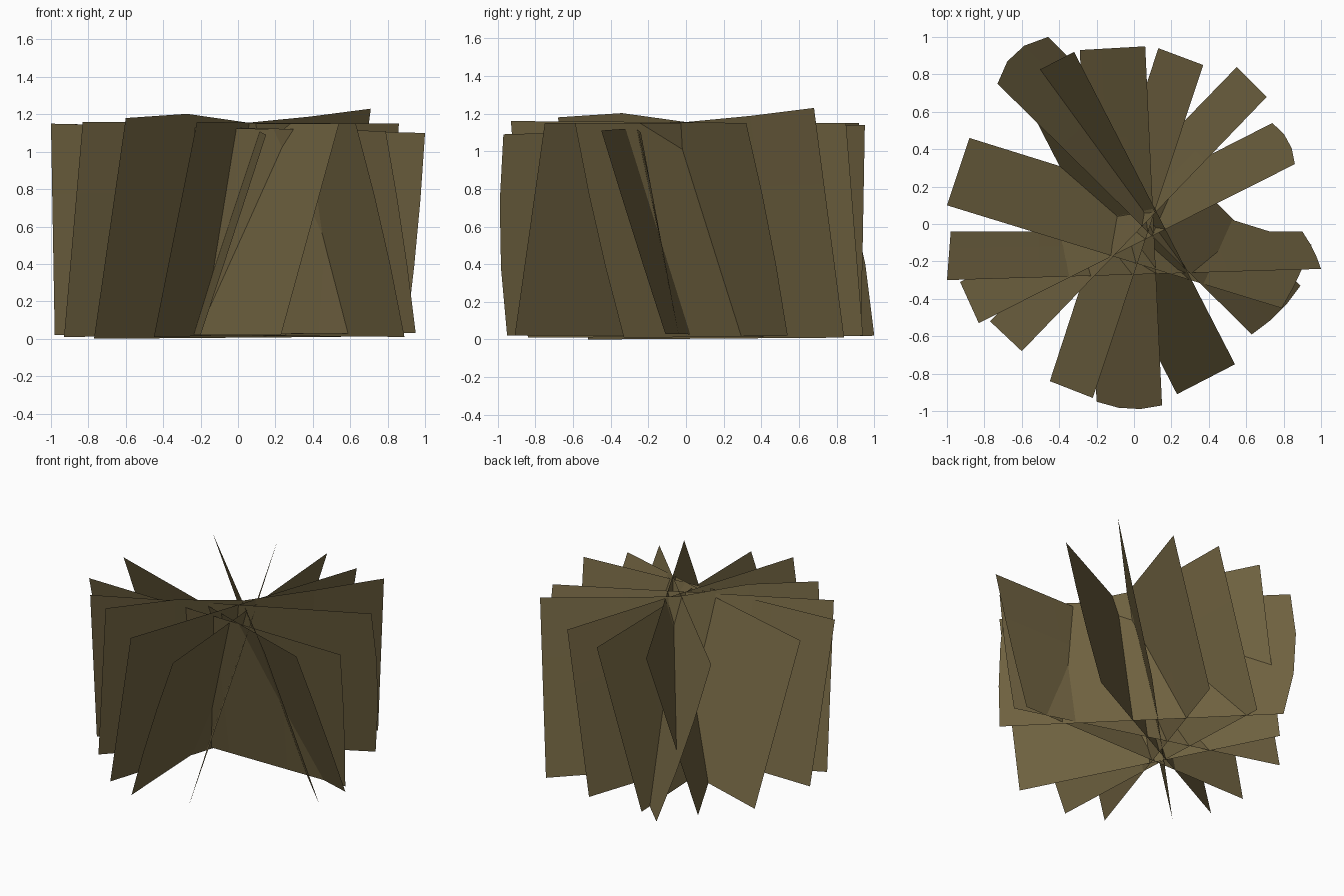
import bpy, bmesh, math
from mathutils import Vector

if "Cube" in bpy.data.objects:
    bpy.data.objects.remove(bpy.data.objects["Cube"])

mat = bpy.data.materials.new("dry leaf brown")
mat.diffuse_color = (0.17, 0.13, 0.055, 1)
mat.use_nodes = True
mat.node_tree.nodes["Principled BSDF"].inputs["Base Color"].default_value = mat.diffuse_color


def leaning_card(name, top, bottom, z_top, z_bottom, bulge, lifts=(0, 0, 0)):
    """Thin leaning sheet: top/bottom are (x1, y1, x2, y2); bulge pushes each end outward."""
    cols, rows = 4, 3
    along = Vector((top[2] - top[0], top[3] - top[1], 0)).normalized()
    t0, t1 = Vector((*top[:2], z_top[0])), Vector((*top[2:], z_top[1]))
    b0, b1 = Vector((*bottom[:2], z_bottom[0])), Vector((*bottom[2:], z_bottom[1]))
    bm = bmesh.new()
    grid = []
    for r in range(rows + 1):
        v = r / rows
        row = []
        for c in range(cols + 1):
            u = c / cols
            p = b0.lerp(b1, u).lerp(t0.lerp(t1, u), v)
            s = math.sin(math.pi * v)
            if c == 0:
                p -= along * bulge[0] * s
            elif c == cols:
                p += along * bulge[1] * s
            elif r == rows:
                p.z += lifts[c - 1]
            row.append(bm.verts.new(p))
        grid.append(row)
    for r in range(rows):
        for c in range(cols):
            bm.faces.new((grid[r][c], grid[r][c + 1], grid[r + 1][c + 1], grid[r + 1][c]))
    me = bpy.data.meshes.new(name)
    bm.to_mesh(me)
    bm.free()
    me.materials.append(mat)
    ob = bpy.data.objects.new(name, me)
    bpy.context.collection.objects.link(ob)


# Eight crossed sheets fanned around the middle of the clump
cards = [
    ((0.06, 0.95, 0.15, -0.97), (-0.29, 0.93, -0.20, -0.95), (1.14, 1.09), (0.02, 0.02), (0, 0.03)),
    ((0.37, 0.85, -0.22, -0.93), (0.13, 0.94, -0.45, -0.84), (1.15, 1.16), (0.02, 0.01), (0, 0)),
    ((0.71, 0.68, -0.60, -0.68), (0.55, 0.84, -0.77, -0.52), (1.23, 1.18), (0.01, 0.0), (0, 0), (-0.03, -0.05, 0.01)),
    ((0.86, 0.32, -0.83, -0.53), (0.74, 0.54, -0.93, -0.31), (1.15, 1.16), (0.02, 0.01), (0.03, 0)),
    ((1.00, -0.24, -1.00, -0.30), (0.90, -0.04, -0.98, -0.04), (1.10, 1.15), (0.03, 0.02), (0.01, 0)),
    ((0.79, -0.45, -1.00, 0.10), (0.95, -0.11, -0.88, 0.46), (1.11, 1.15), (0.03, 0.02), (0.01, 0)),
    ((0.63, -0.59, -0.73, 0.75), (0.89, -0.33, -0.46, 1.00), (1.15, 1.15), (0.01, 0.02), (0.02, 0.06)),
    ((0.54, -0.75, -0.32, 0.92), (0.23, -0.91, -0.63, 0.76), (1.15, 1.15), (0.02, 0.02), (0, 0)),
]
for i, spec in enumerate(cards):
    leaning_card(f"leaf_card_{i + 1}", *spec)
